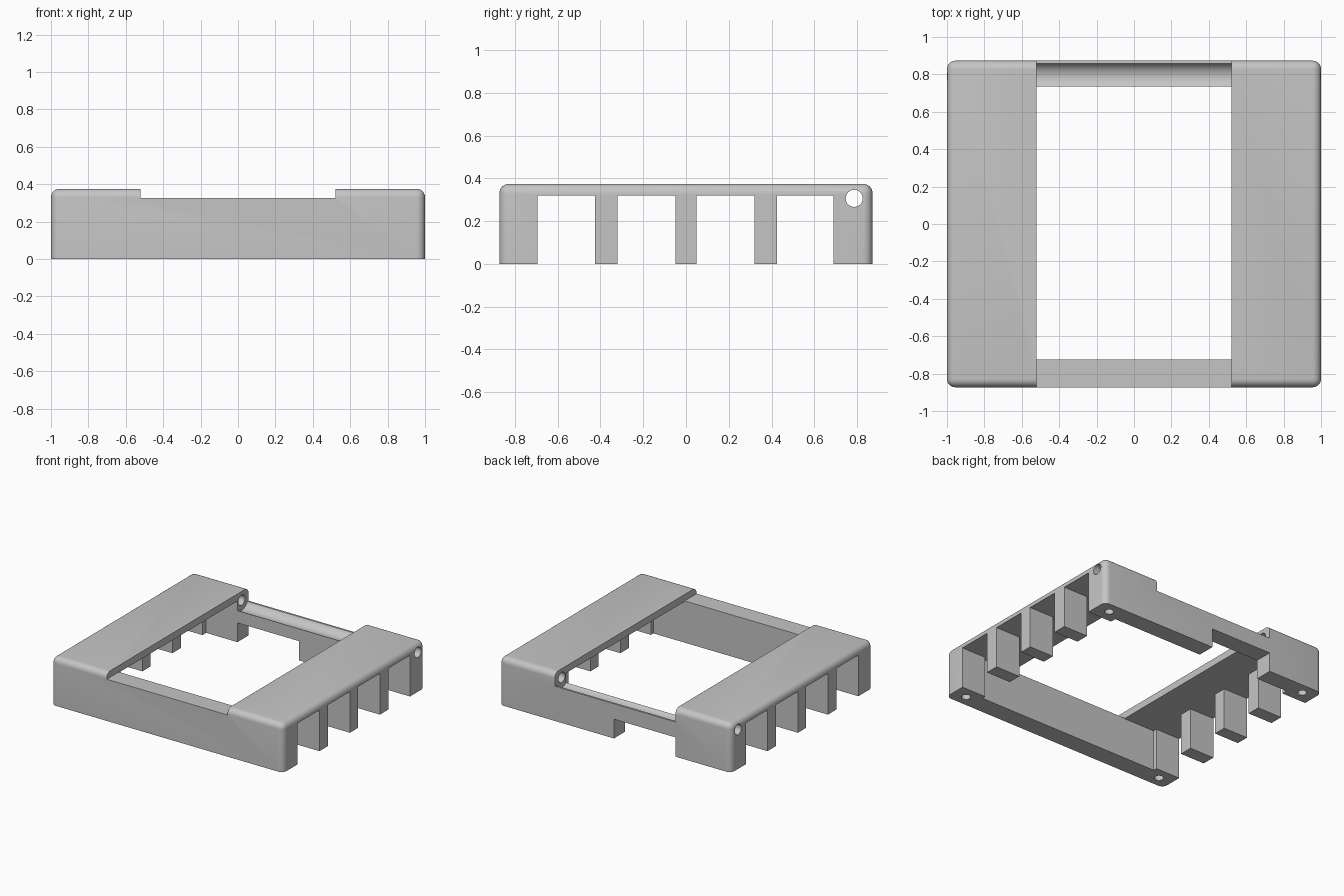
import bpy
import bmesh
from math import pi
from mathutils import Matrix, Vector

if "Cube" in bpy.data.objects:
    bpy.data.objects.remove(bpy.data.objects["Cube"], do_unlink=True)

# Main dimensions
W, D, H = 1.0, 0.873, 0.375
WINDOW = 0.52
FRONT_IN, BACK_IN = -0.725, 0.735
ROD_Y, ROD_Z = 0.787, 0.307
SLAB_UNDER = 0.32

grey = bpy.data.materials.new("light_grey_plastic")
grey.use_nodes = True
grey.diffuse_color = (0.56, 0.56, 0.56, 1)
grey.node_tree.nodes["Principled BSDF"].inputs["Base Color"].default_value = (0.56, 0.56, 0.56, 1)


def finish(bm, name):
    bmesh.ops.recalc_face_normals(bm, faces=bm.faces)
    mesh = bpy.data.meshes.new(name)
    bm.to_mesh(mesh)
    bm.free()
    mesh.materials.append(grey)
    obj = bpy.data.objects.new(name, mesh)
    bpy.context.collection.objects.link(obj)
    return obj


def box_mesh(x, y, z):
    bm = bmesh.new()
    lo, hi = Vector((x[0], y[0], z[0])), Vector((x[1], y[1], z[1]))
    size = hi - lo
    bmesh.ops.create_cube(bm, size=1, matrix=Matrix.Translation((lo + hi) / 2) @ Matrix.Diagonal((*size, 1)))
    return bm


def cut(cutter):
    cutter.hide_render = True
    mod = frame.modifiers.new("cut", "BOOLEAN")
    mod.operation = "DIFFERENCE"
    mod.solver = "EXACT"
    mod.object = cutter
    bpy.context.view_layer.objects.active = frame
    bpy.ops.object.modifier_apply(modifier=mod.name)
    bpy.data.objects.remove(cutter, do_unlink=True)


def cut_box(name, x, y, z):
    cut(finish(box_mesh(x, y, z), name))


def cut_cylinder(name, centre, radius, length, sides, along_x):
    bm = bmesh.new()
    turn = Matrix.Rotation(pi / 2, 4, "Y") if along_x else Matrix.Identity(4)
    bmesh.ops.create_cone(bm, cap_ends=True, segments=sides, radius1=radius, radius2=radius,
                          depth=length, matrix=Matrix.Translation(centre) @ turn)
    cut(finish(bm, name))


# Solid block with rounded corners and top rim
bm = box_mesh((-W, W), (-D, D), (0, H))
rim = [e for e in bm.edges if max(v.co.z for v in e.verts) > H / 2]
bmesh.ops.bevel(bm, geom=rim, offset=0.045, segments=6, profile=0.5, affect="EDGES")
frame = finish(bm, "frame")

# Central window, and the hollow beneath the two side slabs
cut_box("window_cutter", (-WINDOW, WINDOW), (FRONT_IN, BACK_IN), (-0.1, 0.5))
cut_box("hollow_cutter", (-0.79, 0.79), (FRONT_IN, BACK_IN), (-0.1, SLAB_UNDER))

# Side openings that leave the pillars standing
for start, end in ((-0.695, -0.425), (-0.32, -0.05), (0.05, 0.32), (0.425, 0.69)):
    cut_box("side_opening_cutter", (-1.1, 1.1), (start, end), (-0.1, SLAB_UNDER))

# Lowered front and back walls between the slabs
cut_box("front_wall_cutter", (-WINDOW, WINDOW), (-1, 0), (0.325, 0.5))
cut_box("back_wall_cutter", (-WINDOW, WINDOW), (0.6, 1), (0.27, 0.5))
cut_box("back_notch_cutter", (-WINDOW, 0.01), (0.6, 1), (-0.1, 0.15))

# Groove along the back wall and the rod hole through both sides
cut_cylinder("groove_cutter", (0, ROD_Y, ROD_Z), 0.08, 2 * WINDOW, 48, True)
cut_cylinder("rod_hole_cutter", (0, ROD_Y, ROD_Z), 0.04, 2.4, 32, True)

# Screw holes in the underside of each corner
for sx in (-1, 1):
    for sy in (-1, 1):
        cut_cylinder("screw_hole_cutter", (0.89 * sx, ROD_Y * sy, 0), 0.033, 0.3, 24, False)

bpy.ops.object.select_all(action="DESELECT")
frame.select_set(True)
bpy.context.view_layer.objects.active = frame
bpy.ops.object.shade_smooth_by_angle(angle=pi / 6)
